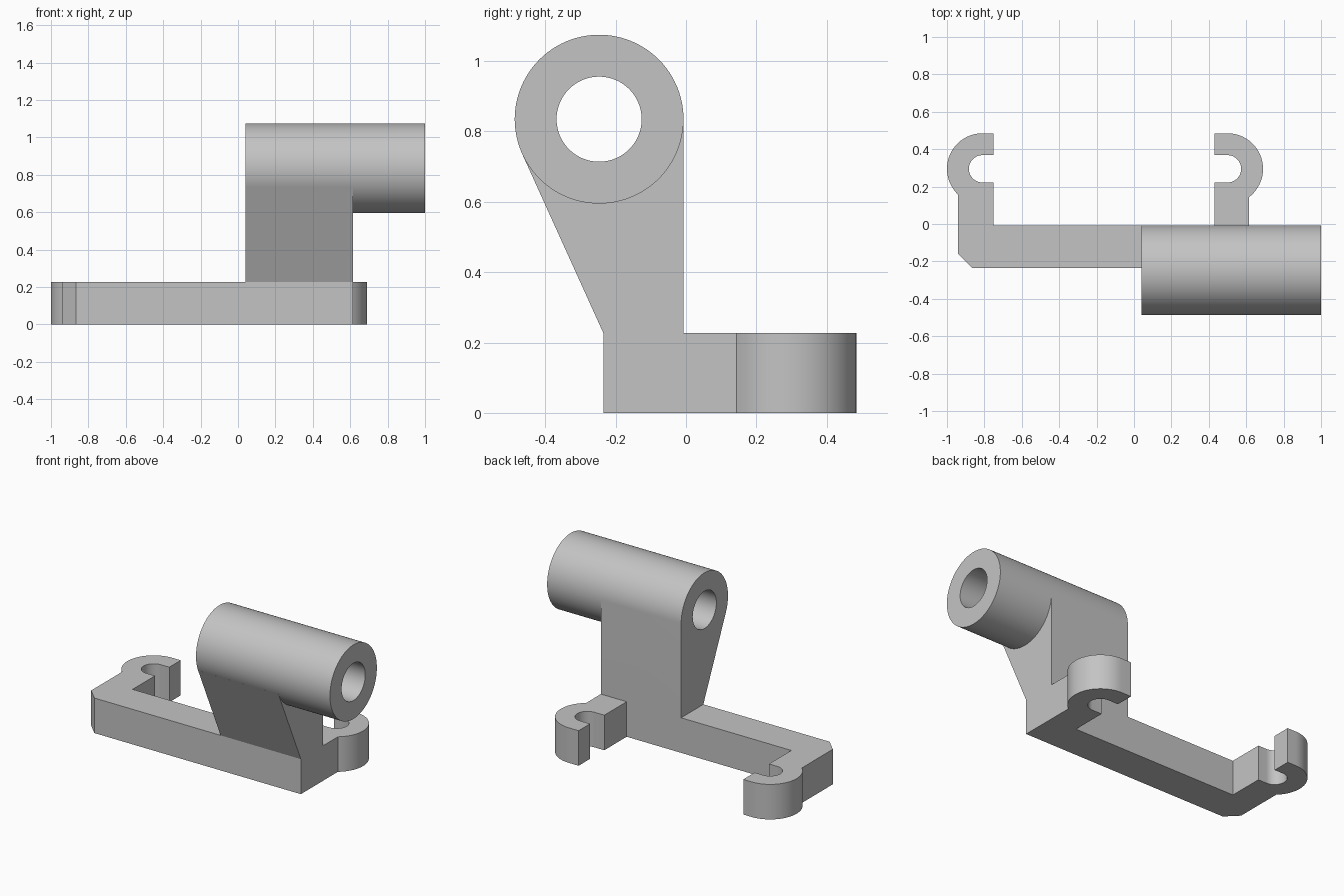
import bpy, bmesh, math
from mathutils import Vector

if "Cube" in bpy.data.objects:
    bpy.data.objects.remove(bpy.data.objects["Cube"])

# Single neutral grey for the whole bracket
grey = bpy.data.materials.new("plain_grey")
grey.use_nodes = True
colour = (0.55, 0.55, 0.55, 1.0)
grey.diffuse_color = colour
grey.node_tree.nodes["Principled BSDF"].inputs["Base Color"].default_value = colour


def arc(cx, cy, r, start, end, steps=32):
    """Points on an arc, angles in degrees."""
    angles = [math.radians(start + (end - start) * i / steps) for i in range(steps + 1)]
    return [(cx + r * math.cos(a), cy + r * math.sin(a)) for a in angles]


def prism(name, profile, axis, low, high):
    """Extrude a closed profile along x (yz profile) or z (xy profile)."""
    if axis == "x":
        points, step = [(low, a, b) for a, b in profile], Vector((high - low, 0, 0))
    else:
        points, step = [(a, b, low) for a, b in profile], Vector((0, 0, high - low))
    bm = bmesh.new()
    face = bm.faces.new([bm.verts.new(p) for p in points])
    out = bmesh.ops.extrude_face_region(bm, geom=[face], use_keep_orig=True)
    moved = [g for g in out["geom"] if isinstance(g, bmesh.types.BMVert)]
    bmesh.ops.translate(bm, verts=moved, vec=step)
    bmesh.ops.recalc_face_normals(bm, faces=bm.faces)
    mesh = bpy.data.meshes.new(name)
    bm.to_mesh(mesh)
    bm.free()
    mesh.materials.append(grey)
    obj = bpy.data.objects.new(name, mesh)
    bpy.context.collection.objects.link(obj)
    return obj


def activate(obj):
    bpy.ops.object.select_all(action="DESELECT")
    obj.select_set(True)
    bpy.context.view_layer.objects.active = obj


def combine(obj, other, operation):
    """Apply a boolean and discard the helper."""
    activate(obj)
    mod = obj.modifiers.new(operation, "BOOLEAN")
    mod.operation, mod.object, mod.solver = operation, other, "EXACT"
    bpy.ops.object.modifier_apply(modifier=mod.name)
    bpy.data.objects.remove(other)


BACK, FRONT, BASE_TOP = -0.007, -0.235, 0.227
HOOK_Y, HOOK_R, SLOT_R = 0.295, 0.19, 0.073


def hook(cx, arm, mouth, side):
    """Outline of a C hook, from the outer arm side round to the inner corner."""
    meet = math.degrees(math.acos(abs(arm - cx) / HOOK_R))
    outer = arc(0, HOOK_Y, HOOK_R, -meet, 90)
    slot = arc(0, HOOK_Y, SLOT_R, 90, -90)
    pts = [(cx + side * x, y) for x, y in outer]
    pts += [(mouth, HOOK_Y + HOOK_R), (mouth, HOOK_Y + SLOT_R)]
    pts += [(cx + side * x, y) for x, y in slot]
    return pts + [(mouth, HOOK_Y - SLOT_R), (mouth, BACK)]


# Base bar with a clip hook at each end and one chamfered corner
right_hook = hook(0.5, 0.615, 0.43, 1)
left_hook = hook(-0.81, -0.94, -0.75, -1)
outline = [(-0.865, FRONT), (0.615, FRONT)] + right_hook + left_hook[::-1]
outline.append((-0.94, FRONT + 0.075))
base = prism("base_with_hooks", outline, "z", 0, BASE_TOP)

# Upright web, tangent to the tube front and back
TUBE_Y, TUBE_Z, TUBE_R = -0.247, 0.835, 0.24
tangent = arc(TUBE_Y, TUBE_Z, TUBE_R, 204.7, 270, 1)[0]
web = [(FRONT, BASE_TOP), (BACK, BASE_TOP), (BACK, TUBE_Z), (TUBE_Y, TUBE_Z), tangent]
support = prism("tube_and_support", web, "x", 0.04, 0.615)

# Tube joined to the web, then bored through
tube = prism("tube", arc(TUBE_Y, TUBE_Z, TUBE_R, 0, 360, 96)[:-1], "x", 0.04, 1.0)
combine(support, tube, "UNION")
bore = prism("bore", arc(TUBE_Y, TUBE_Z, 0.121, 0, 360, 64)[:-1], "x", -0.1, 1.1)
combine(support, bore, "DIFFERENCE")

for part in (base, support):
    activate(part)
    bpy.ops.object.shade_smooth_by_angle(angle=math.radians(25))
